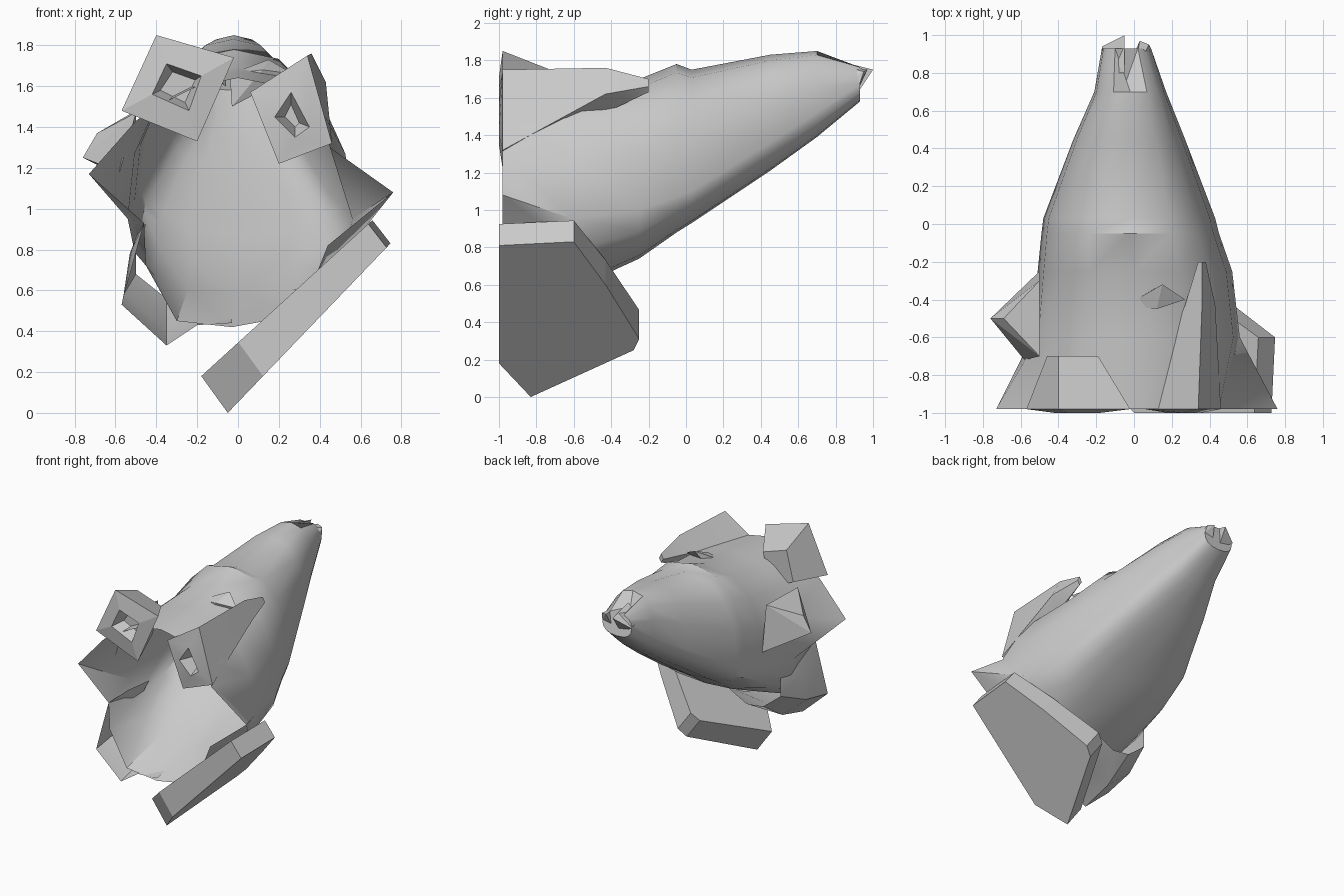
import bpy, bmesh, math

cube = bpy.data.objects.get("Cube")
if cube:
    bpy.data.objects.remove(cube, do_unlink=True)

grey = bpy.data.materials.new("plain grey")
grey.use_nodes = True
grey.diffuse_color = (0.6, 0.6, 0.6, 1)
grey.node_tree.nodes["Principled BSDF"].inputs["Base Color"].default_value = (0.6, 0.6, 0.6, 1)


def finish(name, bm, smooth=None):
    bmesh.ops.recalc_face_normals(bm, faces=bm.faces[:])
    mesh = bpy.data.meshes.new(name)
    bm.to_mesh(mesh)
    bm.free()
    mesh.materials.append(grey)
    obj = bpy.data.objects.new(name, mesh)
    bpy.context.collection.objects.link(obj)
    if smooth:
        bpy.ops.object.select_all(action='DESELECT')
        obj.select_set(True)
        bpy.context.view_layer.objects.active = obj
        bpy.ops.object.shade_smooth_by_angle(angle=math.radians(smooth))
    return obj


def loft(name, loops, closed=True, cap_start=False, cap_end=False, smooth=None):
    bm = bmesh.new()
    rows = [[bm.verts.new(p) for p in loop] for loop in loops]
    n = len(rows[0])
    for a, b in zip(rows, rows[1:]):
        for i in range(n if closed else n - 1):
            j = (i + 1) % n
            bm.faces.new((a[i], a[j], b[j], b[i]))
    if cap_start:
        bm.faces.new(rows[0])
    if cap_end:
        bm.faces.new(rows[-1])
    return finish(name, bm, smooth)


def hull(name, points):
    bm = bmesh.new()
    for p in points:
        bm.verts.new(p)
    bmesh.ops.convex_hull(bm, input=bm.verts[:])
    return finish(name, bm)


def at_y(y, outline):
    return [(x, y, z) for x, z in outline]


def ring(y, left, right, top, bottom, wide, n=16):
    """Rounded section whose widest point sits at height wide."""
    points = []
    for i in range(n):
        a = 2 * math.pi * i / n
        s, c = math.sin(a), math.cos(a)
        s = math.copysign(abs(s) ** 0.8, s)
        c = math.copysign(abs(c) ** 0.85, c)
        x = (left + right) / 2 + s * (right - left) / 2
        z = wide + c * ((top - wide) if c > 0 else (wide - bottom))
        points.append((x, y, z))
    return points


# Hollow tapering body, open at the flared front
rim = [(0, 1.64), (.2, 1.6), (.4, 1.5), (.45, 1.3), (.76, 1.08), (.44, .82),
       (.36, .62), (.3, .48), (-.03, .42), (-.3, .45), (-.45, .72), (-.46, .93),
       (-.73, 1.17), (-.5, 1.43), (-.4, 1.5), (-.2, 1.6)]
sections = [ring(*s) for s in (
    (-.6, -.54, .56, 1.67, .58, .95),
    (-.25, -.51, .52, 1.7, .74, 1.0),
    (-.05, -.49, .45, 1.78, .88, 1.07),
    (.03, -.48, .43, 1.75, .93, 1.1),
    (.45, -.32, .27, 1.83, 1.21, 1.36),
    (.7, -.21, .17, 1.85, 1.39, 1.52),
    (.93, -.17, .09, 1.77, 1.58, 1.67))]
x, y, z = sections[-1][0]
sections[-1][0] = (x, .76, z - .02)
loft("body_shell", [at_y(-.98, rim)] + sections, cap_end=True, smooth=35)

# Split tip
hull("left_tip", [(.09, .93, 1.68), (.08, .95, 1.74), (.03, .97, 1.75),
                  (0, .8, 1.78), (0, .9, 1.6), (.1, .8, 1.65)])
hull("right_tip", [(-.17, .94, 1.68), (-.05, 1.0, 1.75), (-.05, .8, 1.8),
                   (-.06, .9, 1.6), (-.17, .8, 1.7)])

# Framed blocks with a square recess
right_frame = [(-.4, 1.85), (-.02, 1.74), (-.2, 1.33), (-.57, 1.48)]
right_hole = [(-.35, 1.71), (-.18, 1.65), (-.24, 1.48), (-.42, 1.56)]
loft("right_block", [
    at_y(-.7, [(-.4, 1.74), (-.19, 1.67), (-.27, 1.42), (-.46, 1.5)]),
    at_y(-.98, right_frame), at_y(-1, right_hole),
    at_y(-.9, [(-.32, 1.67), (-.21, 1.63), (-.26, 1.52), (-.38, 1.58)])],
    cap_start=True, cap_end=True)

left_frame = [(.34, 1.75), (.46, 1.32), (.2, 1.22), (.06, 1.57)]
left_hole = [(.26, 1.57), (.35, 1.4), (.28, 1.35), (.18, 1.45)]
loft("left_block", [
    at_y(-.2, [(.36, 1.7), (.38, 1.66), (.36, 1.63), (.34, 1.66)]),
    at_y(-.43, [(.36, 1.76), (.43, 1.62), (.36, 1.52), (.27, 1.64)]),
    at_y(-.98, left_frame), at_y(-1, left_hole),
    at_y(-.88, [(.26, 1.51), (.3, 1.42), (.28, 1.4), (.23, 1.45)])],
    cap_start=True, cap_end=True, smooth=30)

# Curled lower lip
loft("lower_lip", [
    at_y(-.98, [(-.46, .93), (-.51, .75), (-.57, .53), (-.35, .33), (-.2, .43), (-.03, .44)]),
    at_y(-.72, [(-.47, .93), (-.53, .78), (-.56, .58), (-.35, .4), (-.2, .46), (-.03, .5)]),
    at_y(-.48, [(-.45, .92), (-.5, .82), (-.5, .68), (-.35, .56), (-.2, .54), (-.03, .63)])],
    closed=False, smooth=35)

# Tilted slab under the left side
plan = [(-1, .81), (-.6, .83), (-.43, .6), (-.25, .31), (-.28, .25), (-.83, 0), (-1, .18)]
outer, inner = [], []
for y, z in plan:
    x = -.05 + z * .96
    grow = 1 - z
    outer.append((x, y, z))
    inner.append((x - .08 - .05 * grow, y, z + .1 + .08 * grow))
loft("slab", [outer, inner], cap_start=True, cap_end=True)

# Wedge on the right flank and sliver on the roof
hull("side_wedge", [(-.76, -.5, 1.25), (-.69, -.5, 1.37), (-.5, -.3, 1.48),
                    (-.5, -.25, 1.12), (-.58, -.72, 1.18), (-.5, -.7, 1.47)])
hull("roof_sliver", [(-.04, -.43, 1.66), (.15, -.32, 1.73), (.27, -.4, 1.66),
                     (.12, -.45, 1.68), (-.03, -.42, 1.5)])
